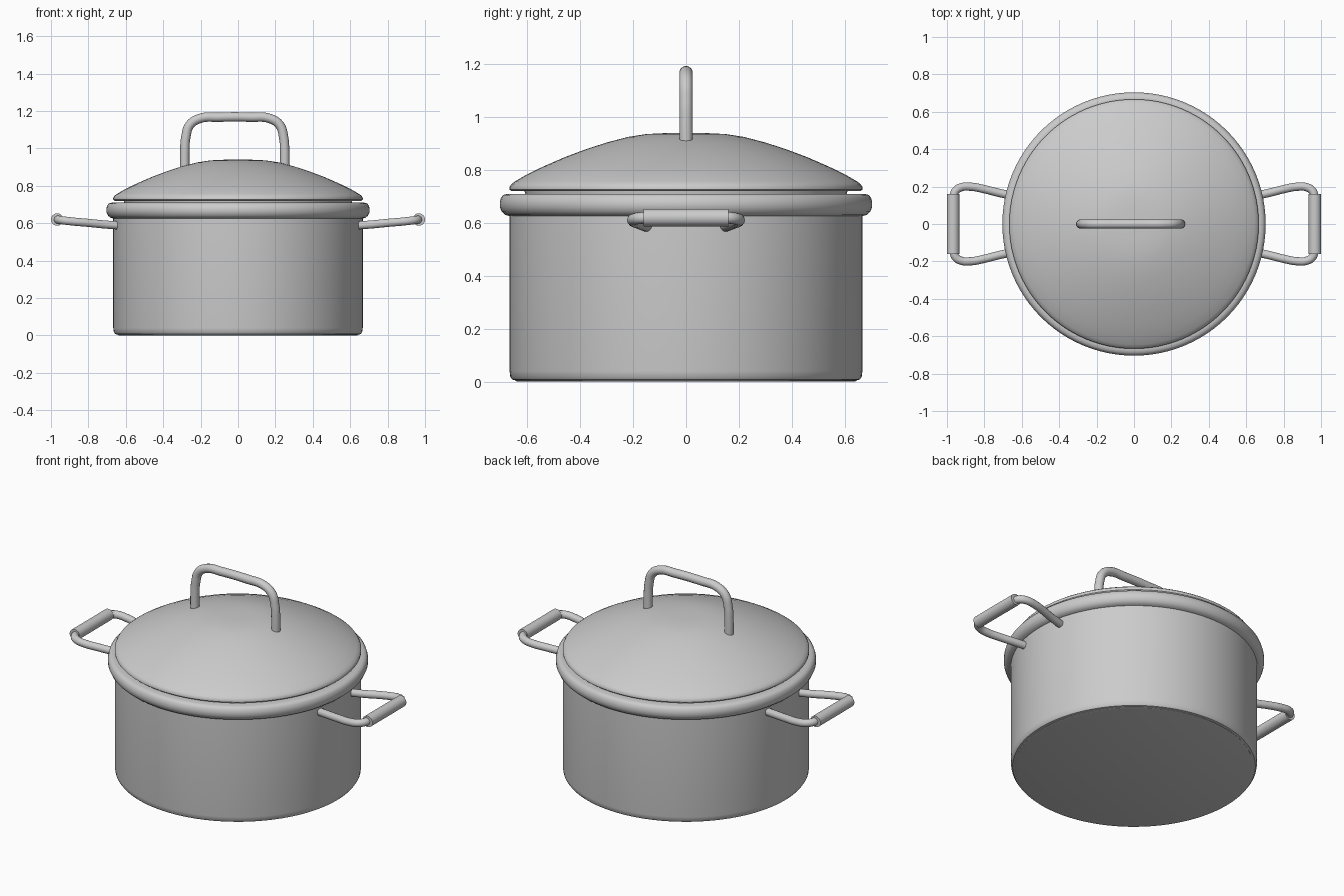
import bpy, bmesh, math

if "Cube" in bpy.data.objects:
    bpy.data.objects.remove(bpy.data.objects["Cube"])

SEG = 96


def lathe(name, profile, angle=35):
    """Spin an (r, z) profile around the z axis."""
    bm = bmesh.new()
    vs = [bm.verts.new((r, 0, z)) for r, z in profile]
    es = [bm.edges.new(p) for p in zip(vs, vs[1:])]
    bmesh.ops.spin(bm, geom=vs + es, cent=(0, 0, 0), axis=(0, 0, 1),
                   angle=math.tau, steps=SEG, use_duplicate=False)
    bmesh.ops.remove_doubles(bm, verts=bm.verts, dist=1e-4)
    bmesh.ops.recalc_face_normals(bm, faces=bm.faces)
    me = bpy.data.meshes.new(name)
    bm.to_mesh(me)
    bm.free()
    ob = bpy.data.objects.new(name, me)
    bpy.context.collection.objects.link(ob)
    smooth(ob, angle)
    return ob


def smooth(ob, angle):
    bpy.ops.object.select_all(action='DESELECT')
    ob.select_set(True)
    bpy.context.view_layer.objects.active = ob
    bpy.ops.object.shade_smooth_by_angle(angle=math.radians(angle))


def tube(name, points, radius):
    """Round bar along a smooth path, turned into a mesh."""
    cu = bpy.data.curves.new(name, 'CURVE')
    cu.dimensions = '3D'
    cu.bevel_depth = radius
    cu.bevel_resolution = 5
    cu.resolution_u = 8
    cu.use_fill_caps = True
    sp = cu.splines.new('BEZIER')
    sp.bezier_points.add(len(points) - 1)
    for bp, co in zip(sp.bezier_points, points):
        bp.co = co
        bp.handle_left_type = bp.handle_right_type = 'AUTO'
    ob = bpy.data.objects.new(name, cu)
    bpy.context.collection.objects.link(ob)
    bpy.ops.object.select_all(action='DESELECT')
    ob.select_set(True)
    bpy.context.view_layer.objects.active = ob
    bpy.ops.object.convert(target='MESH')
    ob = bpy.context.view_layer.objects.active
    smooth(ob, 40)
    return ob


# Pot: outer wall, rolled rim, hollow inside
lathe("pot_body", [
    (0, 0.005), (0.645, 0.005), (0.657, 0.008), (0.664, 0.018), (0.667, 0.04),
    (0.667, 0.626), (0.683, 0.630), (0.696, 0.642), (0.704, 0.660),
    (0.704, 0.678), (0.699, 0.696), (0.690, 0.706), (0.675, 0.710),
    (0.640, 0.710), (0.632, 0.700), (0.630, 0.060), (0.610, 0.040), (0, 0.040)])

# Base disc touching the ground
lathe("pot_base", [(0, 0.02), (0.64, 0.02), (0.645, 0.003), (0.635, 0), (0, 0)])

# Domed lid with rolled edge and an inner lip that sits in the pot
lathe("lid", [
    (0, 0.940), (0.08, 0.9395), (0.15, 0.936), (0.22, 0.925), (0.30, 0.904),
    (0.38, 0.878), (0.46, 0.848), (0.54, 0.813), (0.60, 0.784), (0.645, 0.758),
    (0.660, 0.747), (0.667, 0.736), (0.667, 0.726), (0.660, 0.720),
    (0.610, 0.720), (0.605, 0.680), (0.590, 0.680), (0.585, 0.725), (0, 0.890)])

# Arched lid handle
tube("lid_handle", [
    (-0.285, 0, 0.89), (-0.285, 0, 0.98), (-0.279, 0, 1.06), (-0.258, 0, 1.125),
    (-0.205, 0, 1.160), (-0.10, 0, 1.167), (0.065, 0, 1.167), (0.17, 0, 1.160),
    (0.223, 0, 1.125), (0.244, 0, 1.06), (0.250, 0, 0.98), (0.250, 0, 0.89)], 0.025)

# Side handles: two bent arms and a thicker grip on each side
for side, sx in (("right", 1), ("left", -1)):
    for end, sy in (("back", 1), ("front", -1)):
        path = [(0.635, 0.148, 0.588), (0.72, 0.166, 0.594), (0.80, 0.186, 0.602),
                (0.87, 0.199, 0.608), (0.925, 0.196, 0.614), (0.955, 0.176, 0.618),
                (0.966, 0.140, 0.620)]
        tube(f"{side}_handle_arm_{end}",
             [(sx * x, sy * y, z) for x, y, z in path], 0.022)
    bpy.ops.mesh.primitive_cylinder_add(
        vertices=32, radius=0.033, depth=0.32,
        location=(sx * 0.967, 0, 0.620), rotation=(math.pi / 2, 0, 0))
    grip = bpy.context.object
    grip.name = f"{side}_handle_grip"
    smooth(grip, 40)
